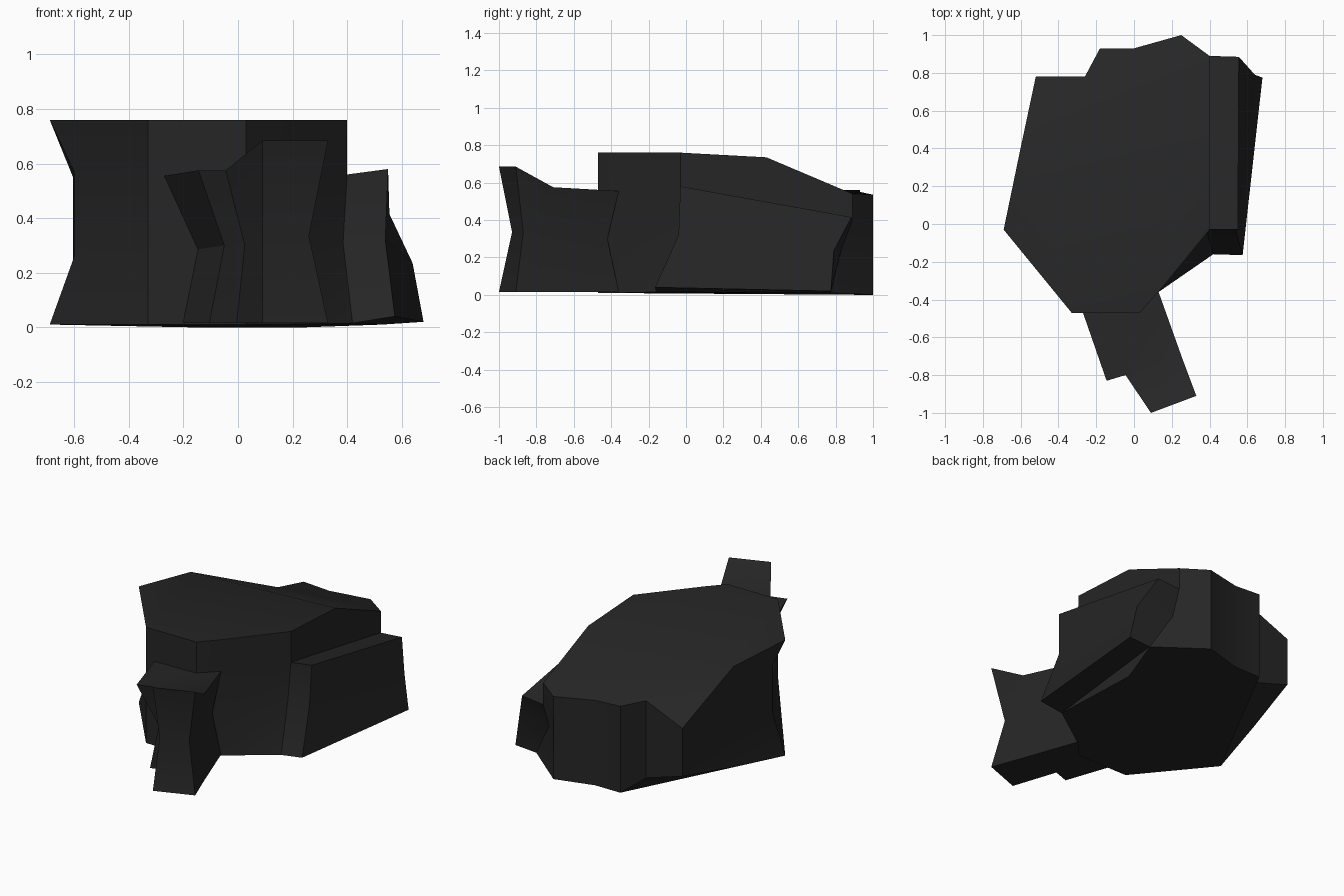
import bpy
import bmesh
from math import radians

cube = bpy.data.objects.get("Cube")
if cube:
    bpy.data.objects.remove(cube, do_unlink=True)

stone = bpy.data.materials.new("dark_stone")
stone.use_nodes = True
shade = (0.019, 0.019, 0.019, 1.0)
stone.diffuse_color = shade
stone.node_tree.nodes["Principled BSDF"].inputs["Base Color"].default_value = shade


def upright(x, y, top, bottom=0.01):
    """A vertical corner with four levels."""
    return [(x, y, bottom + (top - bottom) * level) for level in (0, 0.33, 0.74, 1)]


def build_solid(name, columns, tops, bottoms):
    """Join corner columns with walls, then close with the listed caps."""
    bm = bmesh.new()
    verts = [[bm.verts.new(point) for point in column] for column in columns]
    for here, after in zip(verts, verts[1:] + verts[:1]):
        for level in range(len(here) - 1):
            bm.faces.new((here[level], after[level], after[level + 1], here[level + 1]))
    for cap in tops:
        bm.faces.new([verts[i][-1] for i in cap])
    for cap in bottoms:
        bm.faces.new([verts[i][0] for i in reversed(cap)])
    bmesh.ops.recalc_face_normals(bm, faces=bm.faces)
    mesh = bpy.data.meshes.new(name)
    bm.to_mesh(mesh)
    bm.free()
    mesh.materials.append(stone)
    obj = bpy.data.objects.new(name, mesh)
    bpy.context.collection.objects.link(obj)
    bpy.ops.object.select_all(action="DESELECT")
    obj.select_set(True)
    bpy.context.view_layer.objects.active = obj
    bpy.ops.object.shade_smooth_by_angle(angle=radians(25))
    return obj


# Main boulder: flat top in front, sloping top behind, pinched left corner
left_corner = [(-0.69, -0.03, 0.01), (-0.6, -0.03, 0.26),
               (-0.6, -0.03, 0.57), (-0.69, -0.03, 0.76)]
right_corner = [(0.42, -0.16, 0.015), (0.385, -0.04, 0.31),
                (0.4, -0.03, 0.56), (0.4, -0.03, 0.76)]
back_right_corner = [(0.53, 0.775, 0.01), (0.4, 0.83, 0.24),
                     (0.4, 0.89, 0.4), (0.4, 0.89, 0.54)]
boulder = [
    left_corner,
    upright(-0.33, -0.47, 0.76),
    upright(0.03, -0.47, 0.76),
    upright(0.13, -0.36, 0.76),
    right_corner,
    upright(0.4, 0.43, 0.735),
    back_right_corner,
    upright(0.25, 1.0, 0.535, 0),
    upright(0, 0.93, 0.55, 0),
    upright(-0.18, 0.93, 0.56, 0),
    upright(-0.26, 0.78, 0.56, 0.06),
    upright(-0.52, 0.78, 0.45, 0.14),
    upright(-0.605, 0.38, 0.72, 0.07),
]
build_solid("boulder", boulder,
            tops=[(0, 1, 2, 3, 4, 5, 12), (5, 6, 7, 8, 9, 10, 12), (10, 11, 12)],
            bottoms=[range(10), (0, 9, 10, 11, 12)])

# Side slab leaning against the boulder
slab = [
    [right_corner[0], right_corner[1], right_corner[2]],
    [(0.575, -0.165, 0.04), (0.54, -0.04, 0.32), (0.55, -0.03, 0.58)],
    [(0.68, 0.775, 0.02), (0.64, 0.79, 0.235), (0.555, 0.885, 0.415)],
    [back_right_corner[0], back_right_corner[1], back_right_corner[2]],
]
build_solid("side_slab", slab, tops=[range(4)], bottoms=[range(4)])

# Front spur, narrow at mid height and raised at the tip
spur = [
    [(-0.205, -0.46, 0.015), (-0.15, -0.46, 0.285), (-0.27, -0.47, 0.555)],
    [(-0.105, -0.75, 0.015), (-0.05, -0.74, 0.3), (-0.145, -0.83, 0.575)],
    [(-0.005, -0.715, 0.015), (0.025, -0.7, 0.3), (-0.045, -0.8, 0.575)],
    [(0.09, -1.0, 0.015), (0.09, -0.93, 0.335), (0.09, -1.0, 0.685)],
    [(0.33, -0.91, 0.015), (0.26, -0.87, 0.335), (0.33, -0.91, 0.685)],
    [(0.255, -0.71, 0.015), (0.21, -0.7, 0.32), (0.255, -0.71, 0.575)],
    [(0.13, -0.36, 0.015), (0.11, -0.42, 0.3), (0.13, -0.36, 0.555)],
]
build_solid("front_spur", spur,
            tops=[(0, 1, 2, 5, 6), (2, 3, 4, 5)], bottoms=[range(7)])
